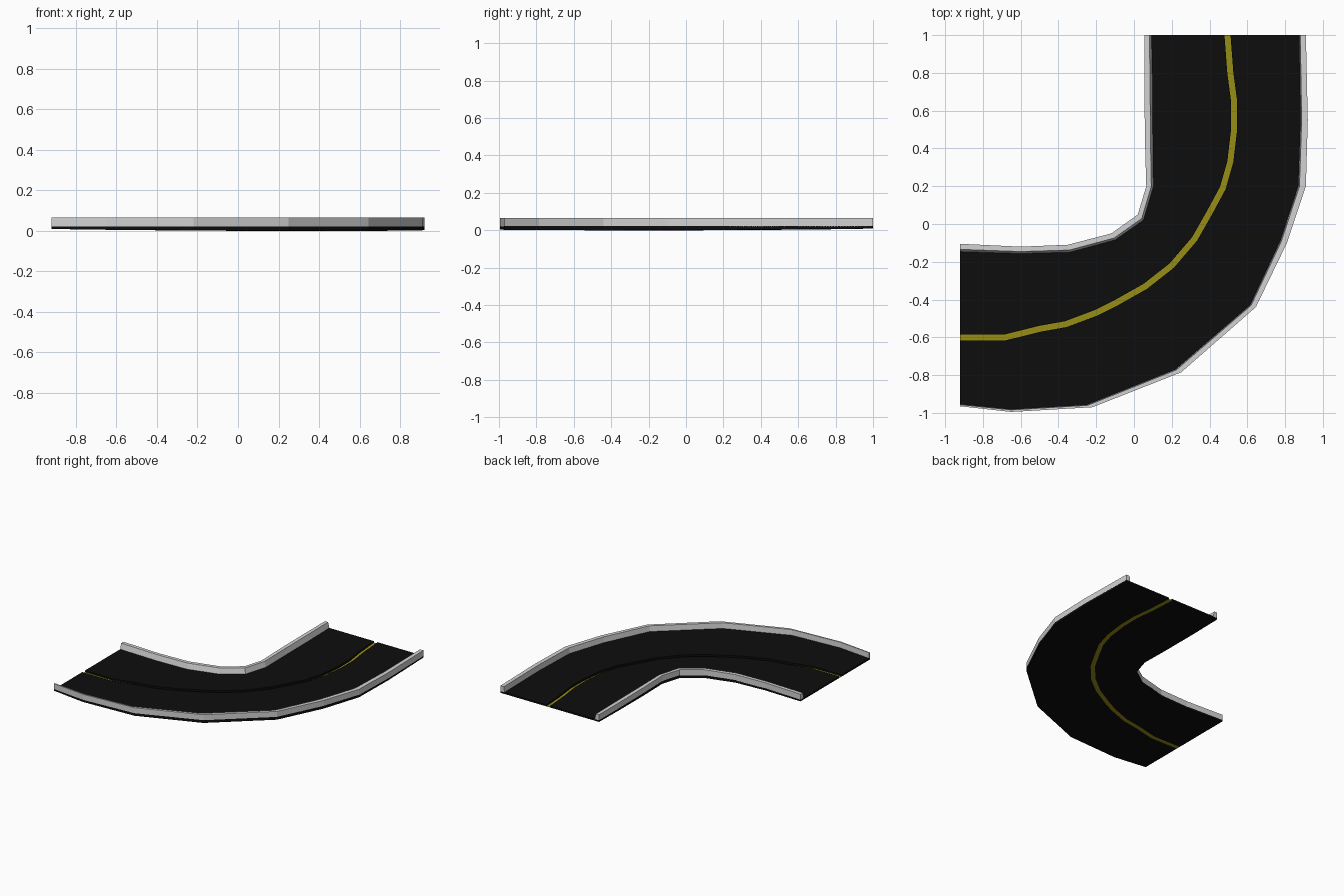
import bpy
from mathutils import Vector

cube = bpy.data.objects.get("Cube")
if cube:
    bpy.data.objects.remove(cube)


def material(name, rgb):
    m = bpy.data.materials.new(name)
    m.use_nodes = True
    m.diffuse_color = (*rgb, 1)
    m.node_tree.nodes["Principled BSDF"].inputs["Base Color"].default_value = (*rgb, 1)
    return m


asphalt = material("black asphalt", (0.004, 0.004, 0.004))
paint = material("yellow paint", (0.31, 0.27, 0.008))
concrete = material("light concrete", (0.65, 0.65, 0.65))


def path(points):
    return [Vector(p) for p in points]


def halve(points):
    """Add a point in the middle of every segment."""
    out = [points[0]]
    for a, b in zip(points, points[1:]):
        out += [(a + b) / 2, b]
    return out


def shift(points, distance):
    """Move a path sideways, to the left of its direction."""
    out = []
    for i, p in enumerate(points):
        d = points[min(i + 1, len(points) - 1)] - points[max(i - 1, 0)]
        if i == 0:
            d = Vector((0, -1))
        if i == len(points) - 1:
            d = Vector((-1, 0))
        out.append(p + Vector((-d.y, d.x)).normalized() * distance)
    return out


def loft(name, rails, mat):
    """Closed solid between rails, each a (path, heights) pair round the section."""
    n, k = len(rails[0][0]), len(rails)
    verts = [(*line[i], z[i]) for i in range(n) for line, z in rails]
    faces = [tuple(range(k)), tuple(range((n - 1) * k, n * k))]
    for i in range(n - 1):
        for j in range(k):
            a, b = i * k + j, i * k + (j + 1) % k
            faces.append((a, b, b + k, a + k))
    mesh = bpy.data.meshes.new(name)
    mesh.from_pydata(verts, [], faces)
    mesh.materials.append(mat)
    obj = bpy.data.objects.new(name, mesh)
    bpy.context.collection.objects.link(obj)
    # Make all normals point outward
    bpy.context.view_layer.objects.active = obj
    obj.select_set(True)
    bpy.ops.object.mode_set(mode='EDIT')
    bpy.ops.mesh.select_all(action='SELECT')
    bpy.ops.mesh.normals_make_consistent(inside=False)
    bpy.ops.object.mode_set(mode='OBJECT')
    obj.select_set(False)


# Plan outlines, from the back end round to the side end
outer = path([(.91, 1), (.92, .55), (.91, .2), (.81, -.1), (.645, -.44),
              (.25, -.785), (-.22, -.97), (-.65, -.995), (-.92, -.965)])
outer_foot = path([(.875, 1), (.882, .55), (.87, .2), (.775, -.09), (.615, -.43),
                   (.22, -.77), (-.25, -.958), (-.65, -.982), (-.92, -.955)])
inner = path([(.055, 1), (.055, .75), (.058, .45), (.065, .2), (.02, .05),
              (-.12, -.05), (-.35, -.11), (-.6, -.12), (-.92, -.105)])
inner_foot = path([(.093, 1), (.098, .75), (.1, .45), (.103, .2), (.05, .02),
                   (-.1, -.085), (-.34, -.15), (-.6, -.157), (-.92, -.147)])
centre = path([(.495, 1), (.51, .8), (.53, .65), (.53, .5), (.51, .33), (.47, .19),
               (.4, .06), (.32, -.08), (.2, -.22), (.06, -.33), (-.1, -.42),
               (-.2, -.47), (-.36, -.53), (-.5, -.555), (-.58, -.575),
               (-.68, -.6), (-.92, -.6)])

count = len(centre)
mid = (count - 1) / 2
road_top = [0.022] * count
# Underside sags toward the middle of the bend
road_base = [0.009 * ((i - mid) / mid) ** 2 for i in range(count)]

# Two lanes with an open slot between them
slot_left, slot_right = shift(centre, 0.016), shift(centre, -0.016)
for name, edge, slot in (("outer_lane", outer, slot_left), ("inner_lane", inner, slot_right)):
    edge = halve(edge)
    loft(name, [(edge, road_base), (edge, road_top), (slot, road_top), (slot, road_base)], asphalt)

# Painted centre line sunk at the bottom of the slot
line_top = [z + 0.002 for z in road_base]
loft("centre_line", [(slot_left, road_base), (slot_left, line_top),
                     (slot_right, line_top), (slot_right, road_base)], paint)

# Kerb barriers: upright outside, flat top, sloped road side
for name, back, foot, flat in (("outer_barrier", outer, outer_foot, 0.85),
                               ("inner_barrier", inner, inner_foot, 0.7)):
    crest = [a.lerp(b, flat) for a, b in zip(back, foot)]
    low, high = [0.02] * len(back), [0.065] * len(back)
    loft(name, [(back, low), (back, high), (crest, high), (foot, low)], concrete)
